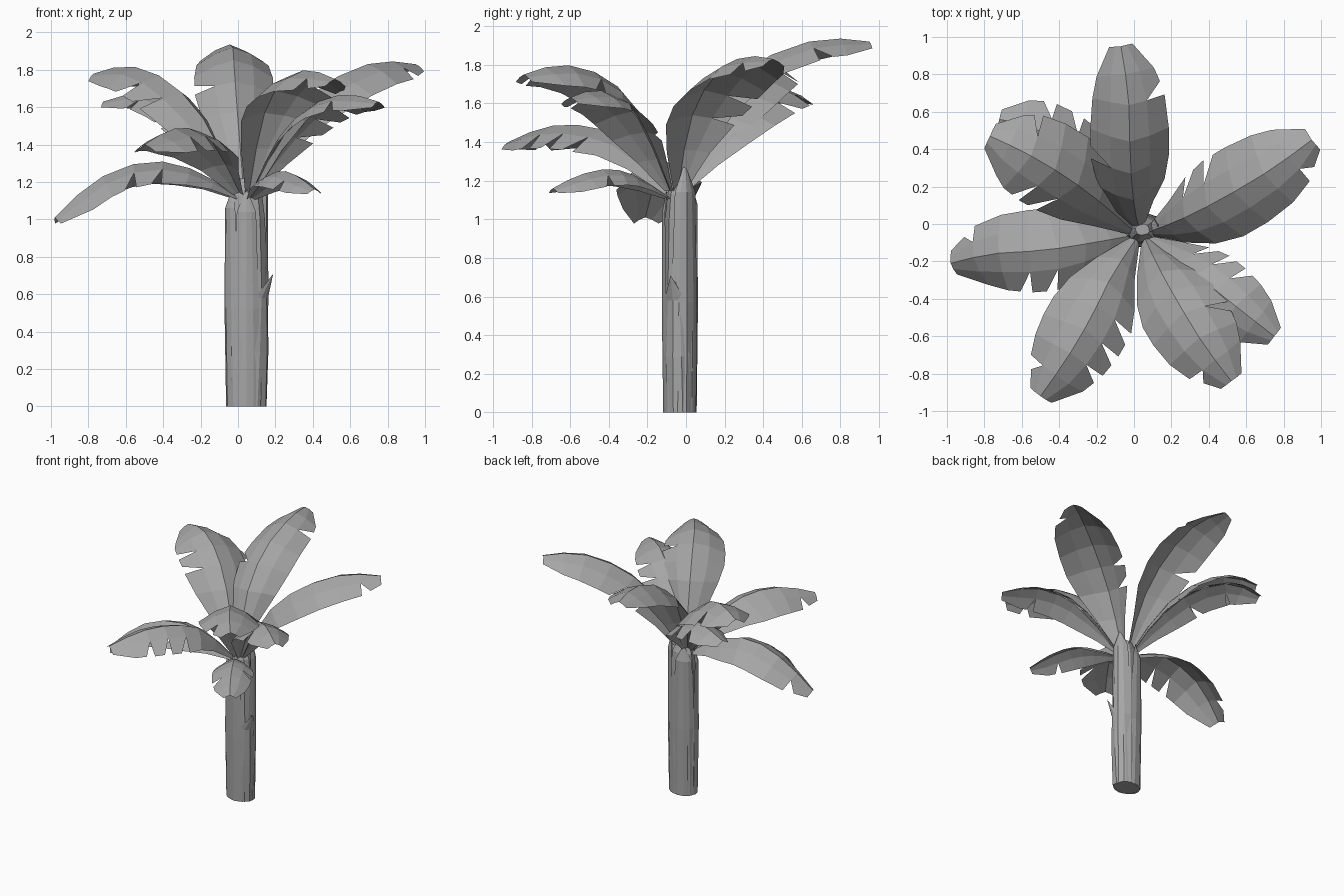
import bpy, bmesh, math
from mathutils import Vector

cube = bpy.data.objects.get("Cube")
if cube:
    bpy.data.objects.remove(cube, do_unlink=True)

GREY = (0.38, 0.38, 0.38, 1)
grey = bpy.data.materials.new("plain grey")
grey.use_nodes = True
grey.diffuse_color = GREY
grey.node_tree.nodes["Principled BSDF"].inputs["Base Color"].default_value = GREY

CENTRE = Vector((0.045, -0.03, 0))
RADIUS_X, RADIUS_Y = 0.112, 0.088
UP = Vector((0, 0, 1))


def finish(bm, name):
    """Turn the bmesh into a flat shaded grey object."""
    bmesh.ops.remove_doubles(bm, verts=bm.verts, dist=0.0005)
    mesh = bpy.data.meshes.new(name)
    bm.to_mesh(mesh)
    bm.free()
    mesh.materials.append(grey)
    obj = bpy.data.objects.new(name, mesh)
    bpy.context.collection.objects.link(obj)


def add_face(bm, points):
    bm.faces.new([bm.verts.new(p) for p in points])


def around(degrees, z, scale=1.0):
    """Point on the oval trunk surface."""
    a = math.radians(degrees)
    return CENTRE + Vector((math.cos(a) * RADIUS_X * scale,
                            math.sin(a) * RADIUS_Y * scale, z))


# Trunk: an oval column whose grooves hint at wrapped stalks
def build_trunk():
    bm = bmesh.new()
    sides = 12
    levels = [(0, 0.96), (0.35, 1.03), (0.65, 1.02), (1.0, 0.92), (1.13, 0.78), (1.22, 0.35)]
    rings = []
    for z, scale in levels:
        ring = []
        for i in range(sides):
            groove = 0.9 if i % 3 == 0 else 1.0
            ring.append(bm.verts.new(around(i * 360 / sides + 15, z, scale * groove)))
        rings.append(ring)
    for low, high in zip(rings, rings[1:]):
        for i in range(sides):
            j = (i + 1) % sides
            bm.faces.new((low[i], low[j], high[j], high[i]))
    bm.faces.new(list(reversed(rings[0])))
    bm.faces.new(rings[-1])
    finish(bm, "trunk")


# Sheath: a pointed layer hugging the trunk, narrowing upward
def build_sheath(name, angle, spread, shoulder, tip, flare):
    bm = bmesh.new()
    steps = (-1, -0.5, 0, 0.5, 1)

    def row(z, scale, narrowing):
        return [around(angle + k * spread * narrowing, z, scale - 0.06 * abs(k))
                for k in steps]

    rows = [row(0, 1.0, 1), row(shoulder * 0.5, 1.08, 0.85), row(shoulder, 1.06, 0.65)]
    for low, high in zip(rows, rows[1:]):
        for i in range(len(steps) - 1):
            add_face(bm, (low[i], low[i + 1], high[i + 1], high[i]))
    point = around(angle, tip, flare)
    for a, b in zip(rows[-1], rows[-1][1:]):
        add_face(bm, (a, b, point))
    finish(bm, name)


def curve_point(points, t):
    """Smooth interpolation through the rib points."""
    span = t * (len(points) - 1)
    i = min(int(span), len(points) - 2)
    u = span - i
    b, c = points[i], points[i + 1]
    a = points[i - 1] if i else b * 2 - c
    d = points[i + 2] if i + 2 < len(points) else c * 2 - b
    return 0.5 * (2 * b + (c - a) * u + (2 * a - 5 * b + 4 * c - d) * u ** 2
                  + (3 * b - a - 3 * c + d) * u ** 3)


OUTLINE = (0.14, 0.52, 0.85, 1, 1, 0.92, 0.74, 0.3)


# Leaf: two drooping halves along an arched rib, with wedge tears at given stations
def build_leaf(name, rib, width, left_tears, right_tears):
    bm = bmesh.new()
    rib = [Vector(p) for p in rib]
    last = len(OUTLINE) - 1
    for sign, tears in ((-1, left_tears), (1, right_tears)):
        def section(s):
            t = s / last
            i = min(int(s), last - 1)
            w = width * (OUTLINE[i] + (OUTLINE[i + 1] - OUTLINE[i]) * (s - i))
            centre = curve_point(rib, t)
            along = (curve_point(rib, min(t + 0.03, 1))
                     - curve_point(rib, max(t - 0.03, 0))).normalized()
            side = along.cross(UP).normalized()
            normal = side.cross(along)
            return [centre + side * sign * w * f - normal * w * droop + along * w * 0.12 * f
                    for f, droop in ((0, 0), (0.5, 0.2), (1, 0.55))]

        for i in range(last):
            here, ahead = section(i), section(i + 1)
            if i in tears:
                here[2] = section(i + 0.45)[2]
            for k in range(2):
                add_face(bm, (here[k], here[k + 1], ahead[k + 1], ahead[k]))
    finish(bm, name)


build_trunk()
build_sheath("low_sheath", -24, 66, 0.58, 0.71, 1.4)
build_sheath("tall_sheath", 22, 62, 1.14, 1.3, 0.75)
build_sheath("back_sheath", 120, 55, 1.08, 1.2, 0.7)
build_sheath("left_front_sheath", 205, 50, 1.06, 1.18, 0.7)
build_sheath("front_sheath", 270, 42, 1.04, 1.17, 0.75)

build_leaf("back_leaf",
           [(0.03, -0.03, 1.15), (0, 0.1, 1.53), (-0.02, 0.35, 1.8),
            (-0.03, 0.68, 1.93), (-0.07, 0.95, 1.92)], 0.21, (3,), (5,))
build_leaf("right_leaf",
           [(0.08, -0.04, 1.15), (0.24, 0.02, 1.5), (0.46, 0.13, 1.72),
            (0.73, 0.29, 1.84), (0.95, 0.45, 1.83)], 0.23, (2, 3), (6,))
build_leaf("back_left_high_leaf",
           [(0, -0.04, 1.15), (-0.16, 0.1, 1.5), (-0.36, 0.25, 1.73),
            (-0.58, 0.38, 1.82), (-0.77, 0.47, 1.78)], 0.24, (3, 4), (5,))
build_leaf("back_left_low_leaf",
           [(0, -0.02, 1.15), (-0.12, 0.15, 1.41), (-0.28, 0.34, 1.6),
            (-0.5, 0.5, 1.68), (-0.72, 0.56, 1.63)], 0.18, (3, 5), (4, 5))
build_leaf("left_leaf",
           [(0, -0.06, 1.12), (-0.22, -0.1, 1.26), (-0.48, -0.14, 1.31),
            (-0.76, -0.16, 1.21), (-0.98, -0.21, 1.01)], 0.22, (3, 4), (6,))
build_leaf("front_left_leaf",
           [(0.01, -0.08, 1.14), (-0.12, -0.28, 1.39), (-0.23, -0.5, 1.48),
            (-0.36, -0.72, 1.48), (-0.5, -0.92, 1.4)], 0.23, (3, 4, 5), (6,))
build_leaf("front_right_high_leaf",
           [(0.06, -0.08, 1.15), (0.13, -0.23, 1.53), (0.23, -0.41, 1.73),
            (0.37, -0.64, 1.8), (0.52, -0.84, 1.75)], 0.23, (4,), (6,))
build_leaf("front_right_low_leaf",
           [(0.08, -0.08, 1.15), (0.22, -0.19, 1.42), (0.38, -0.31, 1.6),
            (0.57, -0.46, 1.67), (0.75, -0.6, 1.63)], 0.19, (2, 3, 4), (5,))
build_leaf("front_right_small_leaf",
           [(0.06, -0.08, 1.11), (0.15, -0.25, 1.22), (0.23, -0.39, 1.26),
            (0.32, -0.55, 1.23), (0.41, -0.69, 1.16)], 0.15, (4,), (5,))
